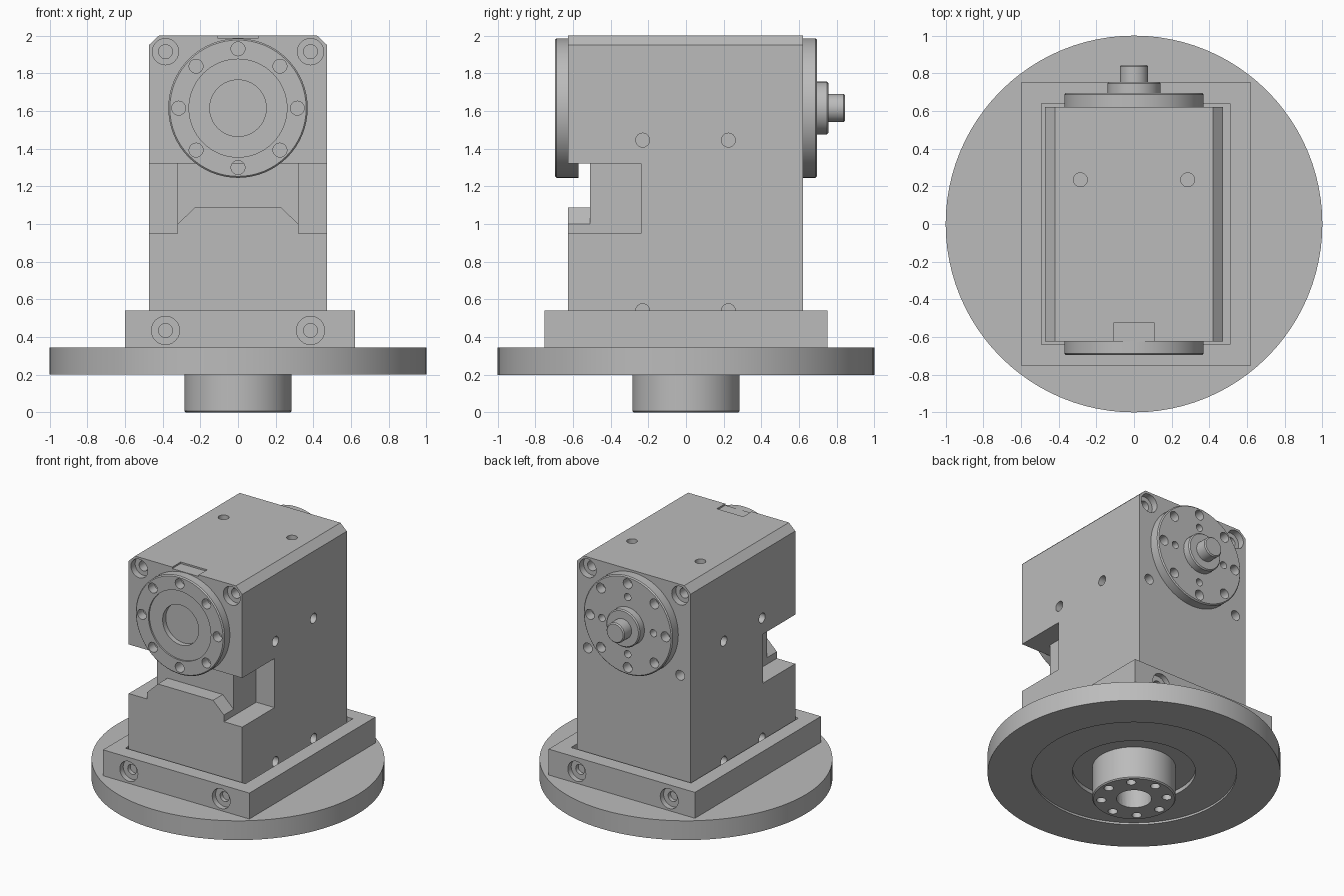
import bpy, bmesh
from math import cos, sin, pi, radians
from mathutils import Vector

cube = bpy.data.objects.get("Cube")
if cube:
    bpy.data.objects.remove(cube, do_unlink=True)

grey = bpy.data.materials.new("machined grey")
grey.use_nodes = True
grey.diffuse_color = (0.5, 0.5, 0.5, 1)
grey.node_tree.nodes["Principled BSDF"].inputs["Base Color"].default_value = (0.5, 0.5, 0.5, 1)

FRONT, BACK = Vector((0, -1, 0)), Vector((0, 1, 0))
UP, DOWN = Vector((0, 0, 1)), Vector((0, 0, -1))
AXIS_Z = 1.615      # height of the spindle axis
BOLT = 0.037        # bolt hole radius


def finish(name, bm):
    bmesh.ops.recalc_face_normals(bm, faces=bm.faces)
    mesh = bpy.data.meshes.new(name)
    bm.to_mesh(mesh)
    bm.free()
    mesh.materials.append(grey)
    obj = bpy.data.objects.new(name, mesh)
    bpy.context.collection.objects.link(obj)
    return obj


def lathe(name, profile, origin, direction, steps=32):
    """Turn a (radius, distance) profile about an axis."""
    bm = bmesh.new()
    verts = [bm.verts.new((r, 0, h)) for r, h in profile]
    edges = [bm.edges.new(pair) for pair in zip(verts, verts[1:])]
    bmesh.ops.spin(bm, geom=verts + edges, cent=(0, 0, 0), axis=(0, 0, 1),
                   angle=2 * pi, steps=steps, use_merge=True)
    bmesh.ops.remove_doubles(bm, verts=bm.verts, dist=1e-5)
    bm.transform(direction.to_track_quat('Z', 'Y').to_matrix().to_4x4())
    bmesh.ops.translate(bm, vec=Vector(origin), verts=bm.verts)
    return finish(name, bm)


def extrude_y(name, outline, y0, y1):
    """Extrude an (x, z) outline along y."""
    bm = bmesh.new()
    face = bm.faces.new([bm.verts.new((x, y0, z)) for x, z in outline])
    new = bmesh.ops.extrude_face_region(bm, geom=[face])["geom"]
    moved = [v for v in new if isinstance(v, bmesh.types.BMVert)]
    bmesh.ops.translate(bm, vec=(0, y1 - y0, 0), verts=moved)
    return finish(name, bm)


def box(name, x0, x1, y0, y1, z0, z1):
    return extrude_y(name, [(x0, z0), (x1, z0), (x1, z1), (x0, z1)], y0, y1)


def hole(origin, outward, radius=BOLT, depth=0.09, bore=0, bore_depth=0.05):
    """Cutter for a drilled hole, counterbored when bore is given."""
    out = 0.02
    if bore:
        profile = [(0, out), (bore, out), (bore, -bore_depth), (radius, -bore_depth),
                   (radius, -depth - bore_depth), (0, -depth - bore_depth)]
    else:
        profile = [(0, out), (radius, out), (radius, -depth), (0, -depth)]
    return lathe("cutter", profile, origin, outward, 24)


def cut(obj, cutters):
    for c in cutters:
        mod = obj.modifiers.new("cut", 'BOOLEAN')
        mod.operation, mod.solver, mod.object = 'DIFFERENCE', 'EXACT', c
        c.hide_render = True
    bpy.context.view_layer.update()
    depsgraph = bpy.context.evaluated_depsgraph_get()
    mesh = bpy.data.meshes.new_from_object(obj.evaluated_get(depsgraph))
    obj.modifiers.clear()
    obj.data = mesh
    for c in cutters:
        bpy.data.objects.remove(c, do_unlink=True)


def ring(radius, count):
    return [(radius * cos(2 * pi * i / count), radius * sin(2 * pi * i / count))
            for i in range(count)]


# Round table with stepped underside
table = lathe("round_table", [(0, 0.345), (1, 0.345), (1, 0.2), (0.7, 0.2), (0.7, 0.215),
                              (0.42, 0.215), (0.42, 0.245), (0, 0.245)], (0, 0, 0), UP, 96)

# Hub below the table, with bolt circle and centre bore
hub = lathe("bottom_hub", [(0, 0.26), (0.285, 0.26), (0.285, 0.008), (0.277, 0), (0, 0)],
            (0, 0, 0), UP, 64)
cut(hub, [hole((x, y, 0), DOWN, 0.033) for x, y in ring(0.225, 8)]
    + [hole((0, 0, 0), DOWN, 0.12, 0.15)])

# Clamping frame around the foot of the housing
frame = box("base_frame", -0.6, 0.62, -0.75, 0.75, 0.345, 0.54)
cut(frame, [box("cutter", -0.49, 0.51, -0.64, 0.64, 0.3, 0.6)]
    + [hole((x, s * 0.75, 0.435), BACK * s, BOLT, 0.03, 0.075, 0.04)
       for x in (-0.385, 0.385) for s in (-1, 1)])

# Housing with chamfered top edges
W, Y0, Y1 = 0.473, -0.625, 0.62
body = extrude_y("housing", [(-W, 0.345), (W, 0.345), (W, 1.95), (0.42, 2),
                             (-0.42, 2), (-W, 1.95)], Y0, Y1)
cutters = [extrude_y("cutter", [(-0.4, 1.32), (-0.4, 1), (-0.32, 1), (-0.23, 1.087),
                                (0.23, 1.087), (0.32, 1), (0.4, 1), (0.4, 1.32)], -0.8, -0.51),
           box("cutter", 0.32, 0.6, -0.8, -0.24, 0.95, 1.32),
           box("cutter", -0.6, -0.32, -0.8, -0.24, 0.95, 1.32),
           box("cutter", -0.11, 0.11, -0.8, -0.525, 1.988, 2.1)]
for s in (-1, 1):
    side = Vector((s, 0, 0))
    cutters += [hole((s * W, y, z), side) for y in (-0.23, 0.225) for z in (0.54, 1.445)]
    cutters += [hole((s * 0.385, Y0, 1.915), FRONT, BOLT, bore=0.07),
                hole((s * 0.385, Y1, 1.915), BACK, BOLT, bore=0.07),
                hole((s * 0.385, Y1, 1.315), BACK),
                hole((s * 0.285, 0.235, 2), UP)]
cut(body, cutters)

# Front flange with recessed face and centre bore
front = lathe("front_flange", [(0, 0), (0.37, 0), (0.37, 0.117), (0.362, 0.125), (0.26, 0.125),
                               (0.26, 0.113), (0.15, 0.113), (0.15, 0.075), (0, 0.075)],
              (0, -0.57, AXIS_Z), FRONT, 64)
cut(front, [hole((x, -0.695, AXIS_Z + z), FRONT) for x, z in ring(0.315, 8)])

# Rear flange with two bolt circles
rear = lathe("rear_flange", [(0, 0), (0.37, 0), (0.37, 0.117), (0.362, 0.125), (0, 0.125)],
             (0, 0.57, AXIS_Z), BACK, 64)
cut(rear, [hole((x, 0.695, AXIS_Z + z), BACK) for x, z in ring(0.315, 8)]
    + [hole((x, 0.695, AXIS_Z + z), BACK, 0.027) for x, z in ring(0.215, 4)])

# Rear stepped shaft
shaft = lathe("rear_shaft", [(0, 0), (0.14, 0), (0.14, 0.067), (0.132, 0.075), (0.075, 0.075),
                             (0.075, 0.157), (0.067, 0.165), (0, 0.165)],
              (0, 0.68, AXIS_Z), BACK, 48)

# Smooth the turned surfaces, keeping edges sharp
bpy.ops.object.select_all(action='DESELECT')
for obj in (table, hub, frame, body, front, rear, shaft):
    obj.select_set(True)
bpy.context.view_layer.objects.active = body
bpy.ops.object.shade_smooth_by_angle(angle=radians(30))
